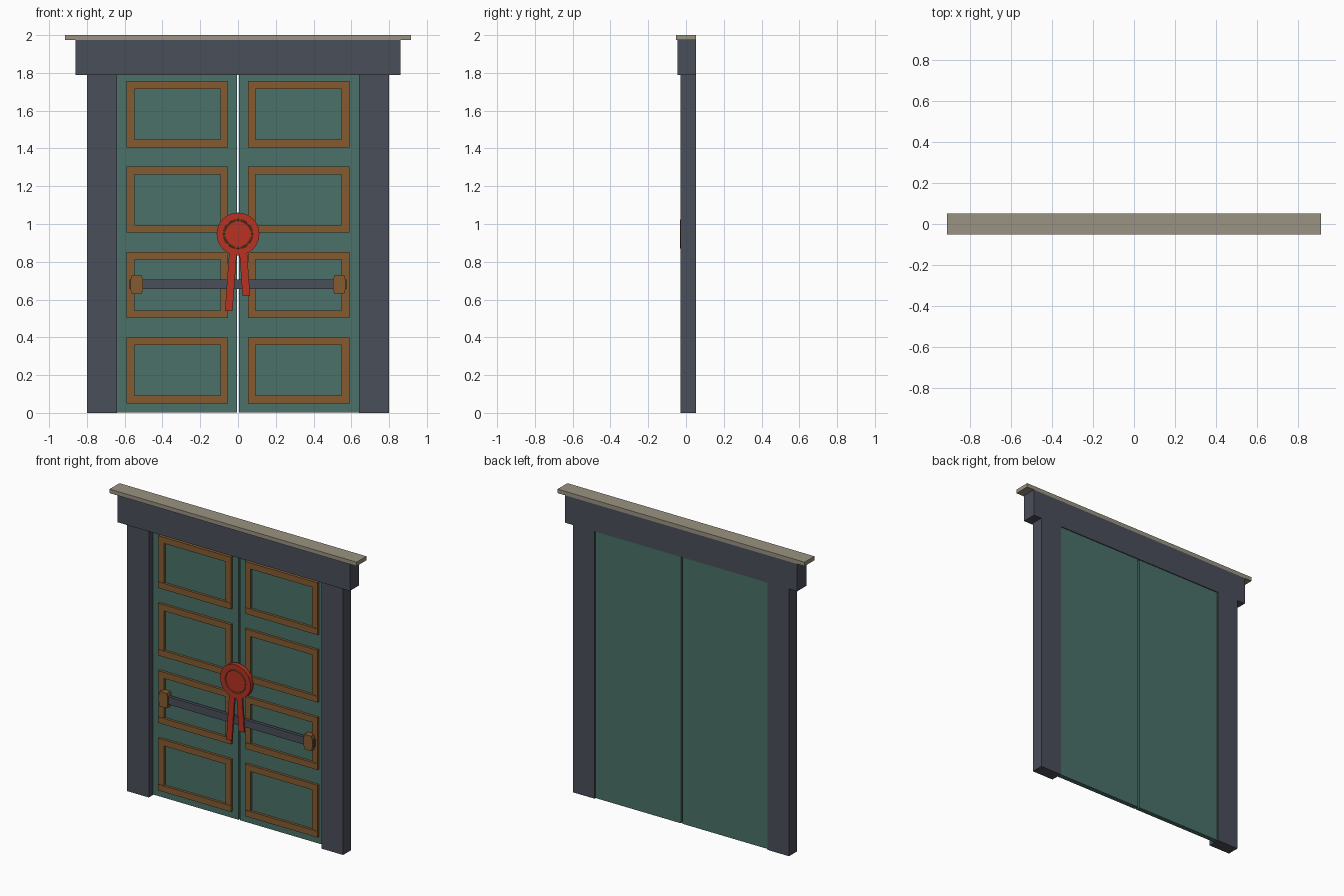
import bpy, bmesh, math
from mathutils import Matrix

cube = bpy.data.objects.get("Cube")
if cube:
    bpy.data.objects.remove(cube, do_unlink=True)


def material(name, rgb):
    lin = [((c / 255 + 0.055) / 1.055) ** 2.4 for c in rgb] + [1.0]
    m = bpy.data.materials.new(name)
    m.use_nodes = True
    m.diffuse_color = lin
    m.node_tree.nodes["Principled BSDF"].inputs["Base Color"].default_value = lin
    return m


slate = material("slate", (74, 78, 89))
green = material("door green", (74, 113, 104))
bronze = material("bronze", (133, 91, 48))
red = material("wax red", (184, 50, 34))
stone = material("cap stone", (155, 147, 130))


def finish(name, bm, mat):
    bmesh.ops.recalc_face_normals(bm, faces=bm.faces)
    mesh = bpy.data.meshes.new(name)
    bm.to_mesh(mesh)
    bm.free()
    mesh.materials.append(mat)
    ob = bpy.data.objects.new(name, mesh)
    bpy.context.collection.objects.link(ob)
    return ob


def add_box(bm, x, y, z):
    """Add a box given (min, max) pairs."""
    size = [b - a for a, b in (x, y, z)]
    mid = [(a + b) / 2 for a, b in (x, y, z)]
    mat = Matrix.Translation(mid) @ Matrix.Diagonal((*size, 1))
    bmesh.ops.create_cube(bm, size=1, matrix=mat)


def box(name, x, y, z, mat):
    bm = bmesh.new()
    add_box(bm, x, y, z)
    return finish(name, bm, mat)


def slab(name, outline, y0, y1, mat):
    """Extrude an x-z outline from y0 to y1."""
    bm = bmesh.new()
    face = bm.faces.new([bm.verts.new((x, y0, z)) for x, z in outline])
    new = bmesh.ops.extrude_face_region(bm, geom=[face])["geom"]
    verts = [v for v in new if isinstance(v, bmesh.types.BMVert)]
    bmesh.ops.translate(bm, verts=verts, vec=(0, y1 - y0, 0))
    return finish(name, bm, mat)


def span(side, a, b):
    return tuple(sorted((side * a, side * b)))


BACK = 0.052

# Lintel and cap
box("lintel", (-0.86, 0.86), (-0.045, BACK), (1.79, 1.973), slate)
box("lintel_cap", (-0.915, 0.915), (-BACK, BACK), (1.973, 2.0), stone)

for side, label in ((-1, "right"), (1, "left")):
    # Post and door leaf
    box(label + "_post", span(side, 0.64, 0.80), (-0.03, BACK), (0, 1.79), slate)
    box(label + "_door", span(side, 0.005, 0.64), (0.015, 0.046), (0.003, 1.79), green)

    # Raised panel mouldings
    for row in range(4):
        z0 = 0.05 + 0.452 * row
        z1 = z0 + 0.35
        w = 0.041
        bm = bmesh.new()
        for z in ((z0, z0 + w), (z1 - w, z1)):
            add_box(bm, span(side, 0.052, 0.59), (-0.002, 0.016), z)
        for a, b in ((0.052, 0.052 + w), (0.59 - w, 0.59)):
            add_box(bm, span(side, a, b), (0.001, 0.016), (z0 + w, z1 - w))
        finish(f"{label}_moulding_{row + 1}", bm, bronze)

    # Bar bracket with chamfered corners
    bracket = [(0.503, 0.70), (0.510, 0.73), (0.562, 0.73), (0.570, 0.70),
               (0.570, 0.66), (0.562, 0.63), (0.510, 0.63), (0.503, 0.66)]
    slab(label + "_bracket", [(side * x, z) for x, z in bracket], -0.026, 0.015, bronze)

# Locking bar
box("locking_bar", (-0.575, 0.575), (-0.018, 0.004), (0.655, 0.706), slate)

# Ribbons hanging from the seal
slab("right_ribbon", [(-0.045, 0.88), (-0.004, 0.88), (-0.029, 0.54), (-0.069, 0.54)],
     -0.026, -0.014, red)
slab("left_ribbon", [(0.005, 0.88), (0.046, 0.88), (0.064, 0.62), (0.024, 0.62)],
     -0.026, -0.014, red)

# Wax seal disc
bpy.ops.mesh.primitive_cylinder_add(vertices=32, radius=0.113, depth=0.031,
                                    location=(0, -0.0135, 0.947),
                                    rotation=(math.pi / 2, 0, 0))
seal = bpy.context.object
seal.name = "wax_seal"
seal.data.materials.append(red)
bpy.ops.object.shade_smooth_by_angle()

# Ring pressed into the seal
bpy.ops.mesh.primitive_torus_add(major_radius=0.074, minor_radius=0.005,
                                 major_segments=32, minor_segments=8,
                                 location=(0, -0.028, 0.947),
                                 rotation=(math.pi / 2, 0, 0))
ring = bpy.context.object
ring.name = "seal_ring"
ring.data.materials.append(bronze)
bpy.ops.object.shade_smooth_by_angle()
